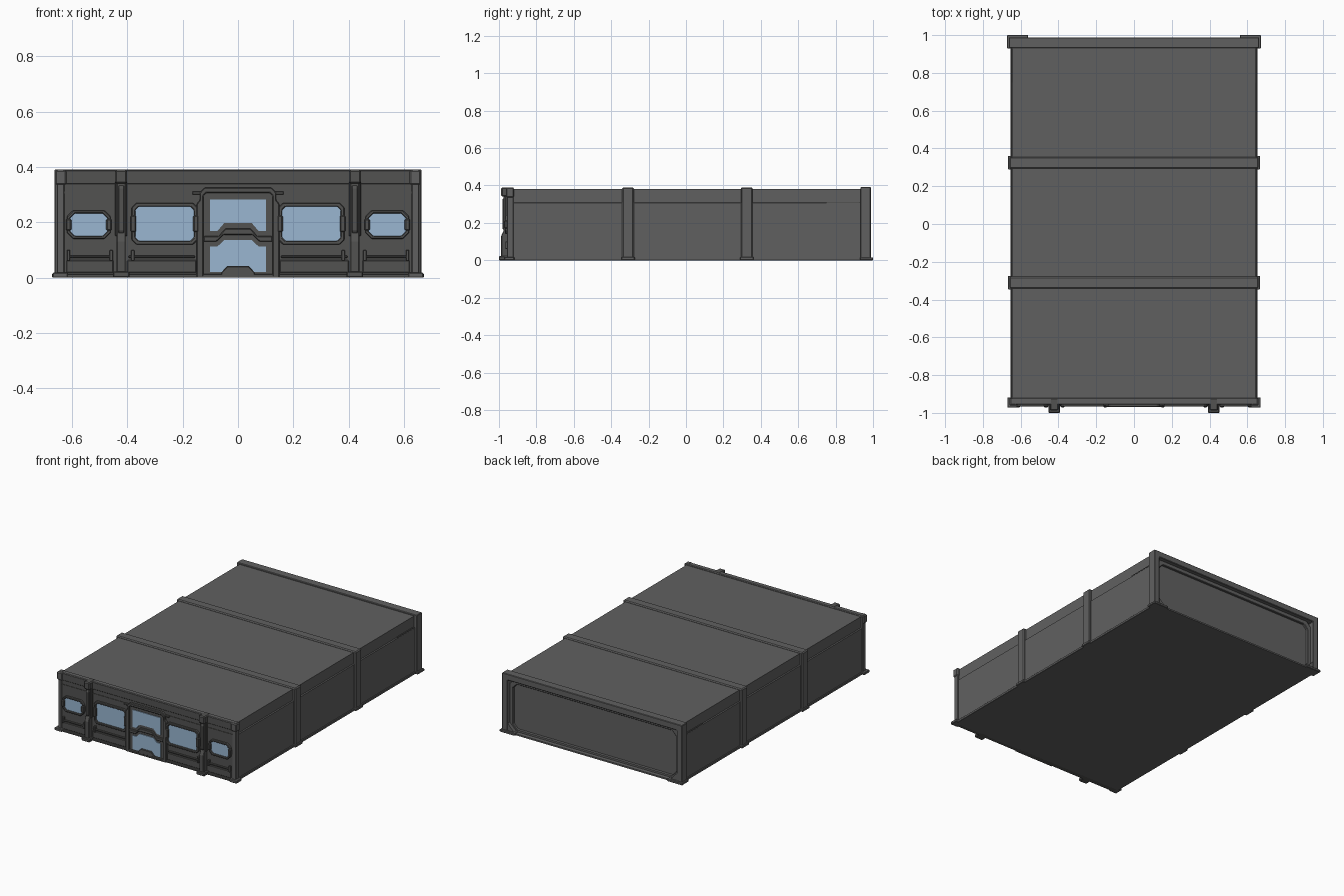
import bpy, bmesh

if "Cube" in bpy.data.objects:
    bpy.data.objects.remove(bpy.data.objects["Cube"])


def material(name, rgb):
    m = bpy.data.materials.new(name)
    m.diffuse_color = (*rgb, 1)
    m.use_nodes = True
    m.node_tree.nodes["Principled BSDF"].inputs["Base Color"].default_value = m.diffuse_color
    return m


GREY = material("hull grey", (0.118, 0.118, 0.118))
DARK = material("front dark grey", (0.085, 0.085, 0.083))
GLASS = material("window blue", (0.32, 0.47, 0.64))


def finish(name, bm, mat, mirror, bevel):
    bmesh.ops.recalc_face_normals(bm, faces=bm.faces)
    me = bpy.data.meshes.new(name)
    bm.to_mesh(me)
    bm.free()
    me.materials.append(mat)
    ob = bpy.data.objects.new(name, me)
    bpy.context.collection.objects.link(ob)
    if bevel:
        b = ob.modifiers.new("bevel", 'BEVEL')
        b.width, b.segments, b.limit_method = bevel, 1, 'ANGLE'
    if mirror:
        m = ob.modifiers.new("mirror", 'MIRROR')
        m.use_mirror_merge = False
    return ob


def place(axis, p, d):
    return (p[0], d, p[1]) if axis == 'y' else (d, p[0], p[1])


def prism(name, pts, a, b, mat=DARK, axis='y', mirror=False, bevel=0):
    """Extrude an outline (xz or yz) from a to b along the axis."""
    bm = bmesh.new()
    va = [bm.verts.new(place(axis, p, a)) for p in pts]
    vb = [bm.verts.new(place(axis, p, b)) for p in pts]
    bm.faces.new(va)
    bm.faces.new(vb[::-1])
    n = len(pts)
    for i in range(n):
        j = (i + 1) % n
        bm.faces.new((va[i], vb[i], vb[j], va[j]))
    return finish(name, bm, mat, mirror, bevel)


def ring(name, outer, inner, a, b, mat=DARK, mirror=False, bevel=0):
    """Flat frame between two outlines of equal length."""
    bm = bmesh.new()
    loops = [[bm.verts.new((x, y, z)) for x, z in pts]
             for pts, y in ((outer, a), (inner, a), (inner, b), (outer, b))]
    n = len(outer)
    for k in range(4):
        p, q = loops[k], loops[(k + 1) % 4]
        for i in range(n):
            j = (i + 1) % n
            bm.faces.new((p[i], p[j], q[j], q[i]))
    return finish(name, bm, mat, mirror, bevel)


def rect(x0, x1, z0, z1):
    return [(x0, z0), (x1, z0), (x1, z1), (x0, z1)]


def octagon(x0, x1, z0, z1, c):
    return [(x0 + c, z0), (x1 - c, z0), (x1, z0 + c), (x1, z1 - c),
            (x1 - c, z1), (x0 + c, z1), (x0, z1 - c), (x0, z0 + c)]


def box(name, x0, x1, y0, y1, z0, z1, mat=DARK, mirror=False, bevel=0.003):
    return prism(name, rect(x0, x1, z0, z1), y0, y1, mat, 'y', mirror, bevel)


# Long hull, with the side walls stepped in slightly above the seam
prism("hull", [(-.648, 0), (.648, 0), (.648, .305), (.642, .309), (.642, .382),
               (-.642, .382), (-.642, .309), (-.648, .305)], -.94, .94, GREY)
box("side_skirt", .64, .654, -.94, .95, 0, .016, GREY, True, .002)
box("side_slot", .642, .6485, .75, .93, .306, .312, DARK, True, 0)

# Ribs wrapping over roof and sides
for y in (-.31, .325):
    arch = [(-.66, 0), (.66, 0), (.66, .39), (-.66, .39)]
    prism("hull_rib", arch, y - .031, y + .031, GREY, bevel=.006)
    box("rib_foot", .64, .667, y - .036, y + .036, 0, .018, GREY, True)

# Rear portal frame, recessed panel and corner feet
ring("rear_frame", rect(-.662, .662, 0, .391), rect(-.622, .622, .012, .35),
     .932, .988, GREY, bevel=.003)
ring("rear_inner_frame", octagon(-.624, .624, .01, .352, .03),
     octagon(-.6, .6, .026, .325, .03), .93, .962, GREY, bevel=.003)
box("rear_panel", -.62, .62, .93, .947, .01, .35, GREY)
box("rear_foot", .56, .672, .93, 1.0, 0, .016, GREY, True)
prism("rear_corner_wedge", [(.575, .015), (.625, .015), (.625, .065)],
      .94, .985, GREY, mirror=True)

# Front wall with roof band and lower panels
box("front_wall", -.63, .63, -.952, -.93, 0, .384, bevel=0)
box("front_roof_band", -.63, .63, -.956, -.92, .338, .386)
box("front_band_lip", -.63, .63, -.955, -.94, .304, .311, bevel=0)
for x0, x1 in ((.45, .62), (.15, .4)):
    box("lower_panel", x0, x1, -.958, -.94, .018, .064, mirror=True)
    box("lower_rail", x0 + .005, x1 - .005, -.961, -.94, .072, .08,
        mirror=True, bevel=.002)
box("front_sill", -.64, .64, -.965, -.93, 0, .014)
for x in (.612, .458, .38):
    box("rail_clip", x - .006, x + .006, -.966, -.94, .06, .1,
        mirror=True, bevel=.002)

# Front corner posts
box("corner_post", .627, .654, -.957, -.922, 0, .39, GREY, True)
box("corner_post_cap", .62, .66, -.962, -.92, .336, .388, GREY, True, .005)
box("corner_post_foot", .615, .67, -.972, -.918, 0, .018, GREY, True)
box("front_roof_rib", -.65, .65, -.955, -.922, .375, .389, GREY, bevel=.003)

# Front pillars: stepped side profile plus cap, collar and foot
prism("front_pillar", [(-.93, 0), (-.988, 0), (-.988, .13), (-.975, .16),
                       (-.975, .385), (-.93, .385)],
      .406, .438, DARK, 'x', True, .003)
prism("pillar_sleeve", [(-.93, .155), (-.97, .155), (-.982, .17), (-.982, .325),
                        (-.97, .338), (-.93, .338)],
      .411, .433, DARK, 'x', True, .003)
box("pillar_side_flange", .4, .444, -.966, -.93, .15, .385, mirror=True)
box("pillar_cap", .4, .445, -.988, -.92, .34, .39, mirror=True, bevel=.006)
box("pillar_foot", .392, .452, -1.0, -.93, 0, .022, mirror=True, bevel=.004)

# Outer (small) and inner (large) windows with side clamps
for x0, x1, z0, z1, c, w in ((.46, .618, .14, .243, .022, .011),
                             (.146, .384, .12, .27, .016, .013)):
    inner = octagon(x0 + w, x1 - w, z0 + w, z1 - w, c * .8)
    ring("window_frame", octagon(x0, x1, z0, z1, c), inner,
         -.967, -.94, mirror=True, bevel=.003)
    prism("window_glass", inner, -.956, -.951, GLASS, mirror=True)
    mid = (z0 + z1) / 2
    h = (z1 - z0) * .2
    for x in (x0 + .006, x1 - .006):
        box("window_clamp", x - .01, x + .01, -.971, -.94, mid - h, mid + h,
            mirror=True, bevel=.004)

# Door surround: arch with cut upper corners
out = [(-.15, 0), (-.15, .265), (-.138, .28), (-.138, .308), (-.122, .325),
       (.122, .325), (.138, .308), (.138, .28), (.15, .265), (.15, 0)]
inn = [(-.125, .006), (-.125, .26), (-.125, .275), (-.125, .296), (-.115, .306),
       (.115, .306), (.125, .296), (.125, .275), (.125, .26), (.125, .006)]
ring("door_surround", out, inn, -.969, -.94, bevel=.003)
box("door_top_wing", .13, .165, -.962, -.94, .3, .312, mirror=True, bevel=.002)
box("door_panel", -.126, .126, -.955, -.94, .005, .307, bevel=0)

# Door glass, raised centre bar between the panes, and lower kick plate
prism("door_upper_glass", [(-.102, .168), (-.075, .168), (-.05, .197),
                           (.05, .197), (.075, .168), (.102, .168),
                           (.102, .283), (-.102, .283)], -.96, -.953, GLASS)
prism("door_lower_glass", [(-.102, .02), (-.06, .02), (-.038, .043),
                           (.038, .043), (.06, .02), (.102, .02),
                           (.102, .112), (.075, .112), (.05, .136),
                           (-.05, .136), (-.075, .112), (-.102, .112)],
      -.96, -.953, GLASS)
prism("door_bar", [(-.124, .13), (-.078, .13), (-.052, .155), (.052, .155),
                   (.078, .13), (.124, .13), (.124, .15), (.07, .15),
                   (.045, .178), (-.045, .178), (-.07, .15), (-.124, .15)],
      -.968, -.95, bevel=.003)
prism("door_kick_plate", [(-.06, .01), (.06, .01), (.06, .018), (.038, .041),
                          (-.038, .041), (-.06, .018)], -.966, -.95, bevel=.002)
